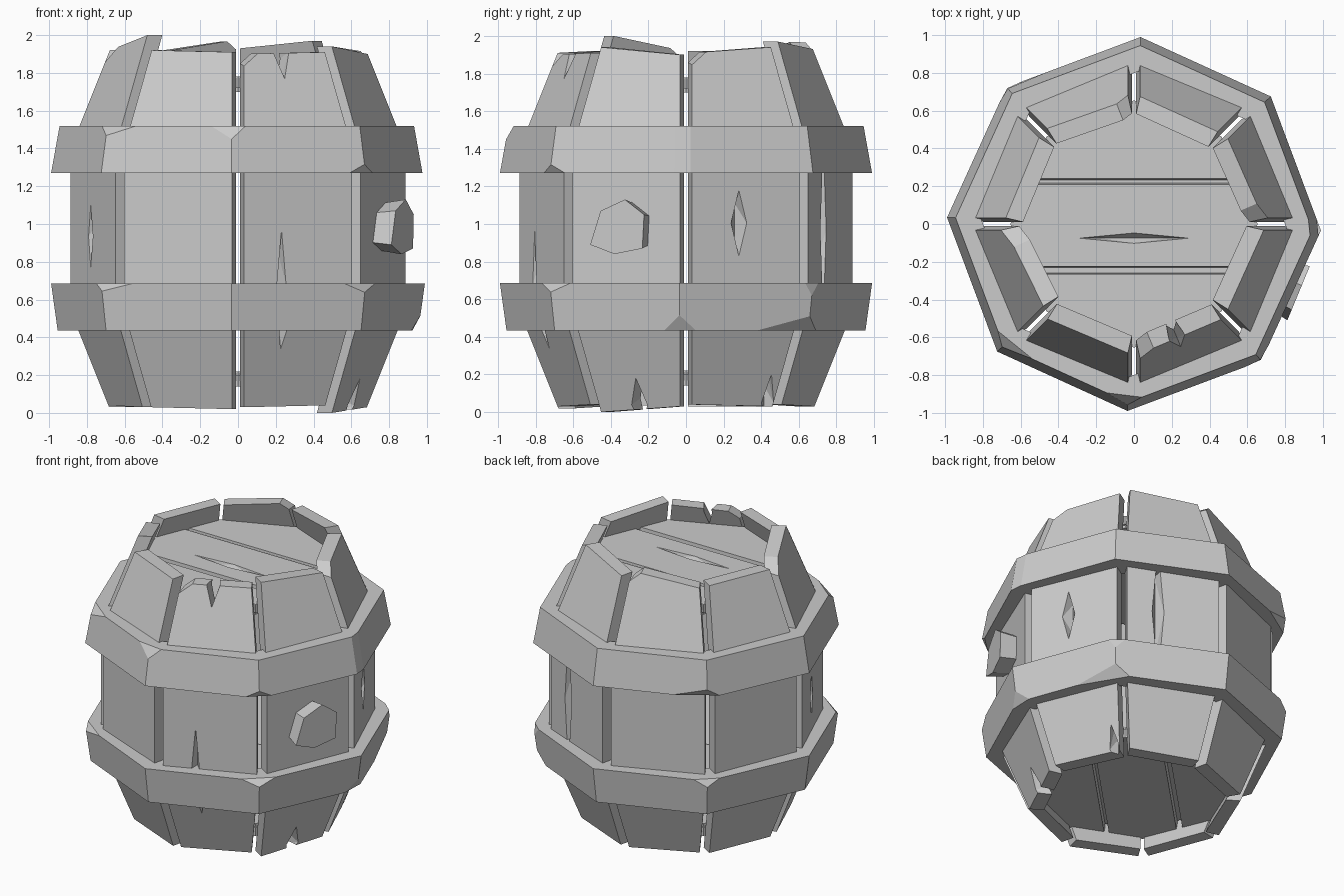
import bpy, bmesh
from math import cos, sin, radians
from mathutils import Vector, Matrix

if "Cube" in bpy.data.objects:
    bpy.data.objects.remove(bpy.data.objects["Cube"])

GREY = (0.6, 0.6, 0.6, 1)
mat = bpy.data.materials.new("plain grey")
mat.use_nodes = True
mat.diffuse_color = GREY
shader = mat.node_tree.nodes["Principled BSDF"]
shader.inputs["Base Color"].default_value = GREY
shader.inputs["Roughness"].default_value = 0.8

APOTHEM = cos(radians(22.5))


def polar(r, deg, z=0.0):
    return Vector((r * cos(radians(deg)), r * sin(radians(deg)), z))


def add_object(name, bm):
    bmesh.ops.recalc_face_normals(bm, faces=bm.faces)
    mesh = bpy.data.meshes.new(name)
    bm.to_mesh(mesh)
    bm.free()
    mesh.materials.append(mat)
    obj = bpy.data.objects.new(name, mesh)
    bpy.context.collection.objects.link(obj)
    return obj


def loft(rings, closed=False):
    """Skin equal-sized rings; either closed in a loop or capped at both ends."""
    bm = bmesh.new()
    rows = [[bm.verts.new(p) for p in ring] for ring in rings]
    n = len(rows[0])
    for i in range(len(rows) if closed else len(rows) - 1):
        a, b = rows[i], rows[(i + 1) % len(rows)]
        for j in range(n):
            k = (j + 1) % n
            bm.faces.new((a[j], a[k], b[k], b[j]))
    if not closed:
        bm.faces.new(rows[0])
        bm.faces.new(rows[-1])
    bmesh.ops.recalc_face_normals(bm, faces=bm.faces)
    return bm


def slice_off(bm, co, normal):
    """Remove everything beyond a plane and close the cut."""
    geom = bm.verts[:] + bm.edges[:] + bm.faces[:]
    res = bmesh.ops.bisect_plane(bm, geom=geom, plane_co=co, plane_no=normal,
                                 clear_outer=True)
    edges = [e for e in res["geom_cut"] if isinstance(e, bmesh.types.BMEdge)]
    if edges:
        bmesh.ops.holes_fill(bm, edges=edges, sides=0)


def barrel_radius(z):
    """Straight middle, tapering towards both ends."""
    return 0.90 - max(0.0, abs(z - 0.97) - 0.43) * 0.40


# Cracks: stave number -> (sideways offset, low z, high z, width, depth)
CRACKS = {
    0: [(-0.04, 0.83, 1.18, 0.09, 0.06), (0.2, -0.1, 0.2, 0.07, 0.05)],
    1: [(-0.1, 0.5, 1.44, 0.08, 0.07)],
    4: [(-0.03, 0.77, 1.1, 0.06, 0.06)],
    6: [(-0.095, 0.41, 0.97, 0.05, 0.06), (-0.07, 0.29, 0.62, 0.05, 0.06),
        (-0.02, 1.77, 2.05, 0.09, 0.2)],
    7: [(0.0, -0.1, 0.18, 0.09, 0.2)],
}


def crack_cutter(frame, shapes):
    """Wedges with a diamond outline; frame is (origin, out, side, up)."""
    bm = bmesh.new()
    origin_at, out, side, up = frame
    for t, low, high, width, depth in shapes:
        mid = (low + high) / 2
        base = origin_at(mid) + side * t
        half = (high - low) / 2
        pts = [base + out * d + side * s * width / 2 + up * h * half
               for d in (0.1, 0.0) for s, h in ((-1, 0), (1, 0), (0, -1), (0, 1))]
        pts += [base - out * depth + up * h * half * 0.6 for h in (-1, 1)]
        bmesh.ops.convex_hull(bm, input=[bm.verts.new(p) for p in pts])
    return add_object("crack_cutter", bm)


def carve(obj, cutter):
    mod = obj.modifiers.new("cracks", "BOOLEAN")
    mod.operation = "DIFFERENCE"
    mod.solver = "EXACT"
    mod.use_self = True
    mod.object = cutter
    cutter.hide_render = True
    graph = bpy.context.evaluated_depsgraph_get()
    carved = bpy.data.meshes.new_from_object(obj.evaluated_get(graph))
    obj.modifiers.clear()
    obj.data = carved
    bpy.data.objects.remove(cutter)


# Staves: bent planks with worn, uneven ends
TOPS = [(1.91, 1.94), (1.97, 1.93), (1.975, 1.91), (1.92, 1.92),
        (1.92, 2.0), (1.92, 1.91), (1.90, 1.91), (1.94, 1.90)]
BOTTOMS = [(0.04, 0.03), (0.04, 0.03), (0.03, 0.04), (0.03, 0.03),
           (0.04, 0.03), (0.03, 0.02), (0.03, 0.04), (0.0, 0.03)]
for k in range(8):
    start, end = 45 * k, 45 * k + 45
    side = (polar(1, end) - polar(1, start)).normalized()
    rings = []
    for z0, z1 in (BOTTOMS[k], (0.54, 0.54), (1.40, 1.40), TOPS[k]):
        ring = []
        for depth, gap in ((0, 0.035), (0.1, 0.012)):
            pair = [polar(barrel_radius(z0) - depth, start, z0) + side * gap,
                    polar(barrel_radius(z1) - depth, end, z1) - side * gap]
            ring += pair if depth == 0 else pair[::-1]
        rings.append(ring)
    bm = loft(rings)
    # Knocked-off end corners on every other stave
    if k % 2 == 0:
        corner = polar(barrel_radius(TOPS[k][0]), start, TOPS[k][0])
        slice_off(bm, corner - Vector((0, 0, 0.03)) + side * 0.07,
                  -side * 0.6 + Vector((0, 0, 0.8)))
    stave = add_object(f"stave_{k + 1}", bm)
    if k in CRACKS:
        mid = start + 22.5
        frame = (lambda z, m=mid: polar(barrel_radius(z) * APOTHEM, m, z),
                 polar(1, mid), side, Vector((0, 0, 1)))
        carve(stave, crack_cutter(frame, CRACKS[k]))


# Hoops: eight-sided bands with chipped corners
def hoop(name, z_low, z_high, r_low, r_high, chips):
    rings = [[polar(r, 45 * i - 2, z) for r, z in
              ((0.81, z_low), (r_low, z_low), (r_high, z_high), (0.81, z_high))]
             for i in range(8)]
    bm = loft(rings, closed=True)
    for corner, tilt, twist, depth in chips:
        az = 45 * corner - 2
        spot = polar(r_high, az, z_high) if tilt > 0 else polar(r_low, az, z_low)
        flat = polar(cos(radians(tilt)), az + twist)
        normal = flat + Vector((0, 0, sin(radians(tilt))))
        slice_off(bm, spot - normal * depth, normal)
    add_object(name, bm)


hoop("upper_hoop", 1.27, 1.52, 0.99, 0.945,
     [(0, 10, 8, 0.015), (6, 35, -5, 0.03), (5, 45, 8, 0.03),
      (7, -30, 0, 0.03), (3, -35, -10, 0.04)])
hoop("lower_hoop", 0.435, 0.685, 0.955, 0.99,
     [(0, -30, 0, 0.03), (1, -40, -12, 0.04), (7, 40, 0, 0.035),
      (5, 40, 10, 0.03), (1, 10, 5, 0.02), (3, 30, 0, 0.03)])


# Lids: three boards with gaps over a thin backing
def lid(name, place, cracked):
    def slab(r, low, high):
        return loft([[polar(r, 45 * i, z) for i in range(8)] for z in (low, high)])

    def finish(part, bm):
        bm.transform(place)
        return add_object(f"{name}_{part}", bm)

    finish("backing", slab(0.64, -0.08, -0.06))
    for i, (low, high) in enumerate(((-0.7, -0.265), (-0.225, 0.21), (0.24, 0.7))):
        bm = slab(0.655, -0.06, 0.0)
        slice_off(bm, (0, low, 0), (0, -1, 0.1))
        slice_off(bm, (0, high, 0), (0, 1, 0.1))
        board = finish(f"board_{i + 1}", bm)
        if cracked and i == 1:
            centre = place.translation + Vector((0, -0.075, 0))
            frame = (lambda z: centre.copy(), Vector((0, 0, 1)),
                     Vector((0, 1, 0)), Vector((1, 0, 0)))
            carve(board, crack_cutter(frame, [(0, -0.29, 0.29, 0.055, 0.04)]))


lid("top_lid", Matrix.Translation((0, 0, 1.78)), True)
lid("bottom_lid", Matrix.Translation((0, 0, 0.14)) @ Matrix.Rotation(radians(45), 4, "Z")
    @ Matrix.Rotation(radians(180), 4, "X"), False)

# Bung: rough six-sided plug on one stave
out, across = polar(1, -22.5), polar(1, 67.5)
OUTLINE = [(-0.16, -0.1), (-0.1, 0.08), (0.04, 0.14), (0.15, 0.06), (0.14, -0.12), (-0.02, -0.15)]
add_object("bung", loft([[out * d + across * (x * s) + Vector((0, 0, 0.99 + z * s))
                          for x, z in OUTLINE] for d, s in ((0.8, 0.85), (0.945, 1.0))]))
